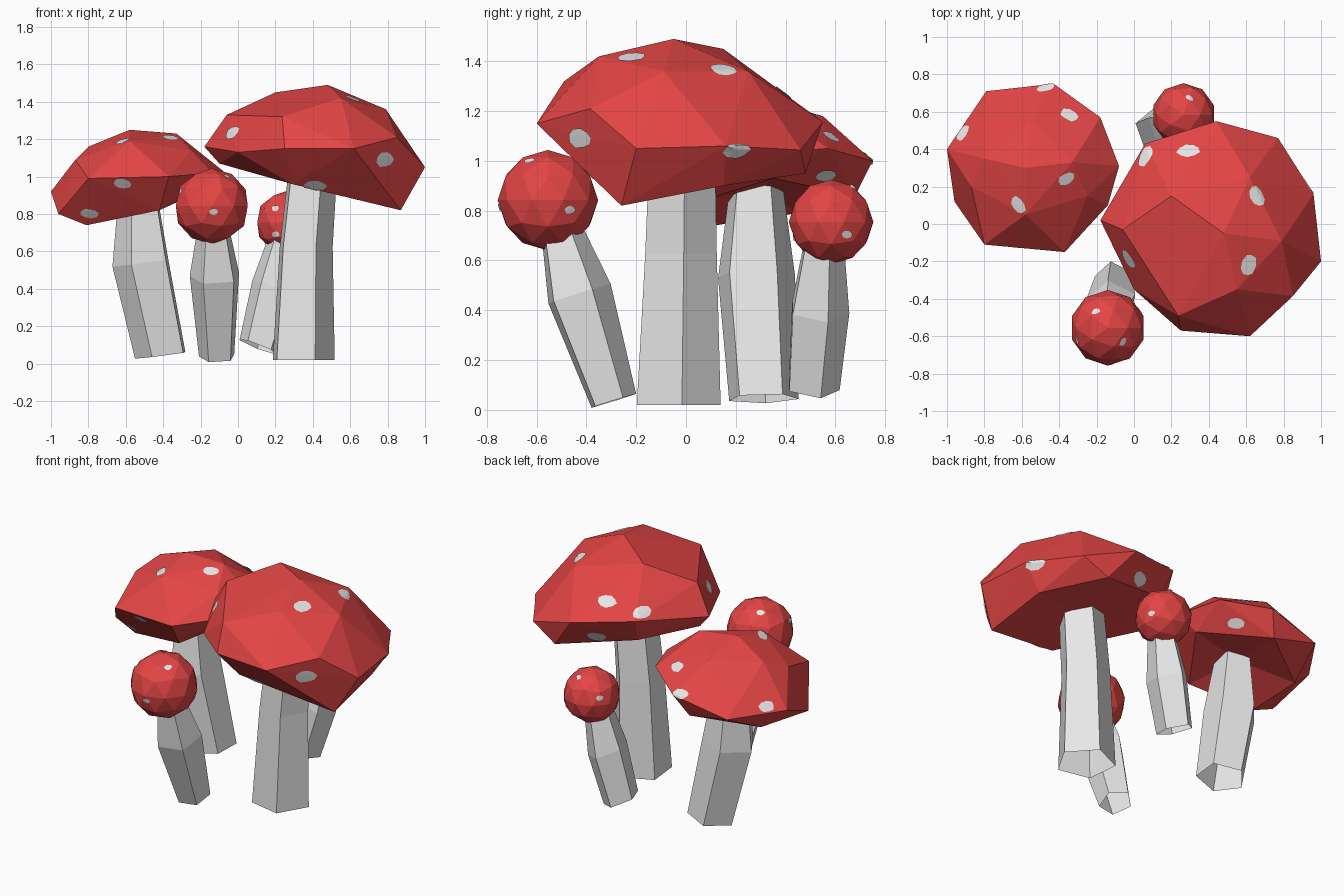
import bpy, bmesh, math, random
from mathutils import Vector
from mathutils.bvhtree import BVHTree

if "Cube" in bpy.data.objects:
    bpy.data.objects.remove(bpy.data.objects["Cube"])

random.seed(4)


def material(name, rgb):
    m = bpy.data.materials.new(name)
    m.diffuse_color = (*rgb, 1)
    m.use_nodes = True
    m.node_tree.nodes["Principled BSDF"].inputs["Base Color"].default_value = m.diffuse_color
    return m


RED = material("cap_red", (0.78, 0.06, 0.06))
PALE = material("pale_grey", (0.8, 0.8, 0.8))


def finish(bm, name, mat):
    me = bpy.data.meshes.new(name)
    bm.to_mesh(me)
    me.materials.append(mat)
    ob = bpy.data.objects.new(name, me)
    bpy.context.collection.objects.link(ob)


def spots(bm, name, places, radius):
    """Thin irregular patches laid on the cap surface."""
    tree = BVHTree.FromBMesh(bm)
    out = bmesh.new()

    def lay(p):
        co, no, _, _ = tree.find_nearest(p)
        return out.verts.new(co + no * 0.005)

    n = 9
    for place in places:
        co, no, _, _ = tree.find_nearest(Vector(place))
        u = Vector((0, 0, 1)).cross(no).normalized()
        v = no.cross(u)
        rs = [radius * random.uniform(0.88, 1.12) for _ in range(n)]
        rings = [[lay(co + (u * math.cos(math.tau * i / n) * 1.15
                            + v * math.sin(math.tau * i / n) * 0.8) * rs[i] * k)
                  for i in range(n)] for k in (0.5, 1)]
        mid = lay(co)
        for i in range(n):
            j = (i + 1) % n
            out.faces.new((mid, rings[0][i], rings[0][j]))
            out.faces.new((rings[0][i], rings[1][i], rings[1][j], rings[0][j]))
    finish(out, name, PALE)
    out.free()


def faceted_cap(name, upper, under, hollow, places, radius):
    """Broad cap: faceted shell around crown and rim, with a hollowed underside."""
    bm = bmesh.new()
    for p in upper:
        bm.verts.new(p)
    low = {bm.verts.new(p) for p in under}
    bmesh.ops.convex_hull(bm, input=bm.verts[:])
    # replace the flat underside by a shallow cone
    flat = [f for f in bm.faces if all(v in low for v in f.verts)]
    bmesh.ops.delete(bm, geom=flat, context='FACES')
    centre = bm.verts.new(hollow)
    for e in [e for e in bm.edges if len(e.link_faces) == 1]:
        bm.faces.new((e.verts[0], e.verts[1], centre))
    bmesh.ops.delete(bm, geom=[v for v in bm.verts if not v.link_faces], context='VERTS')
    bmesh.ops.recalc_face_normals(bm, faces=bm.faces[:])
    spots(bm, name + "_spots", places, radius)
    finish(bm, name, RED)
    bm.free()


def round_cap(name, centre, r, places, radius):
    """Young cap: low-poly ball."""
    bm = bmesh.new()
    bmesh.ops.create_icosphere(bm, subdivisions=2, radius=r)
    bmesh.ops.translate(bm, vec=centre, verts=bm.verts[:])
    bm.normal_update()
    spots(bm, name + "_spots", places, radius)
    finish(bm, name, RED)
    bm.free()


def stem(name, rings, axis, turn):
    """Five-sided open stem from (centre, radius) rings square to its axis."""
    q = Vector((0, 0, 1)).rotation_difference(Vector(axis))
    bm = bmesh.new()
    loops = []
    for c, r in rings:
        loop = []
        for i in range(5):
            a = math.radians(turn + 72 * i)
            loop.append(bm.verts.new(Vector(c) + q @ Vector((r * math.cos(a), r * math.sin(a), 0))))
        loops.append(loop)
    for a, b in zip(loops, loops[1:]):
        for i in range(5):
            j = (i + 1) % 5
            bm.faces.new((a[i], a[j], b[j], b[i]))
    finish(bm, name, PALE)
    bm.free()


# Large mushroom
faceted_cap("large_cap", [
    # crown
    (0.48, -0.05, 1.49), (0.20, 0.15, 1.45), (-0.06, -0.03, 1.33), (0.236, -0.49, 1.32),
    (0.55, -0.35, 1.42), (0.79, -0.09, 1.36), (0.85, -0.385, 1.21), (0.62, 0.25, 1.36),
    # rim
    (-0.18, 0.02, 1.16), (0.06, 0.43, 1.22), (0.44, 0.55, 1.157), (0.77, 0.46, 1.044), (0.96, 0.16, 1.06),
    (1.0, -0.2, 1.05), (0.62, -0.6, 1.15), (0.25, -0.57, 1.15), (0.0, -0.35, 1.13)],
    # underside
    [(0.87, -0.26, 0.82), (0.6, 0.48, 0.95), (-0.1, 0.0, 1.07), (0.29, -0.4, 0.96),
     (0.1, 0.35, 1.06), (0.85, 0.15, 0.9)], (0.38, -0.02, 0.99),
    [(0.66, 0.15, 1.38), (0.61, -0.22, 1.42), (0.79, -0.43, 1.09), (0.95, 0.22, 1.03), (0.41, -0.4, 0.94),
     (-0.05, -0.2, 1.25), (0.29, 0.41, 1.3), (0.05, 0.37, 1.27), (0.3, 0.5, 1.02)], 0.053)
stem("large_stem", [((0.34, -0.035, 0.02), 0.178), ((0.355, -0.025, 0.625), 0.152), ((0.39, -0.02, 1.02), 0.14)],
     (0, 0, 1), 6)

# Medium mushroom
faceted_cap("medium_cap", [
    # crown
    (-0.58, 0.3, 1.25), (-0.33, 0.33, 1.23), (-0.8, 0.35, 1.16), (-0.87, 0.2, 1.09),
    (-0.58, 0.05, 1.19), (-0.55, 0.55, 1.18), (-0.25, 0.15, 1.14),
    # rim
    (-1.0, 0.4, 0.92), (-0.79, 0.71, 0.92), (-0.43, 0.75, 1.0), (-0.18, 0.57, 1.05), (-0.08, 0.31, 1.03),
    (-0.14, 0.1, 1.02), (-0.37, -0.15, 1.0), (-0.8, -0.11, 0.99), (-0.96, 0.12, 0.8)],
    # underside
    [(-0.81, 0.11, 0.74), (-0.42, 0.0, 0.82), (-0.18, 0.35, 0.93), (-0.5, 0.68, 0.86), (-0.85, 0.45, 0.79)],
    (-0.53, 0.3, 0.89),
    [(-0.62, 0.1, 1.19), (-0.62, -0.12, 0.95), (-0.36, 0.24, 1.21), (-0.8, 0.0, 0.76),
     (-0.93, 0.5, 0.97), (-0.47, 0.73, 1.01), (-0.34, 0.6, 1.12), (-0.3, 0.57, 0.93)], 0.043)
stem("medium_stem", [((-0.405, 0.31, 0.045), 0.147), ((-0.51, 0.28, 0.54), 0.163), ((-0.53, 0.28, 0.92), 0.11)],
     (-0.13, -0.02, 1), 32)

# Small front mushroom
round_cap("front_small_cap", (-0.14, -0.555, 0.842), 0.202,
          [(-0.21, -0.45, 1.03), (-0.06, -0.63, 1.0), (-0.13, -0.75, 0.81), (0.05, -0.45, 0.8),
           (-0.3, -0.62, 0.92)], 0.021)
stem("front_small_stem", [((-0.11, -0.295, 0.035), 0.1), ((-0.12, -0.435, 0.465), 0.14), ((-0.13, -0.51, 0.74), 0.085)],
     (-0.02, -0.31, 1), 26)

# Small back mushroom
round_cap("back_small_cap", (0.265, 0.583, 0.755), 0.17,
          [(0.3, 0.68, 0.9), (0.2, 0.45, 0.83), (0.2, 0.44, 0.69), (0.14, 0.68, 0.8), (0.42, 0.65, 0.7)], 0.02)
stem("back_small_stem", [((0.11, 0.505, 0.09), 0.113), ((0.19, 0.53, 0.4), 0.127), ((0.25, 0.55, 0.68), 0.085)],
     (0.4, 0.12, 1), 20)
